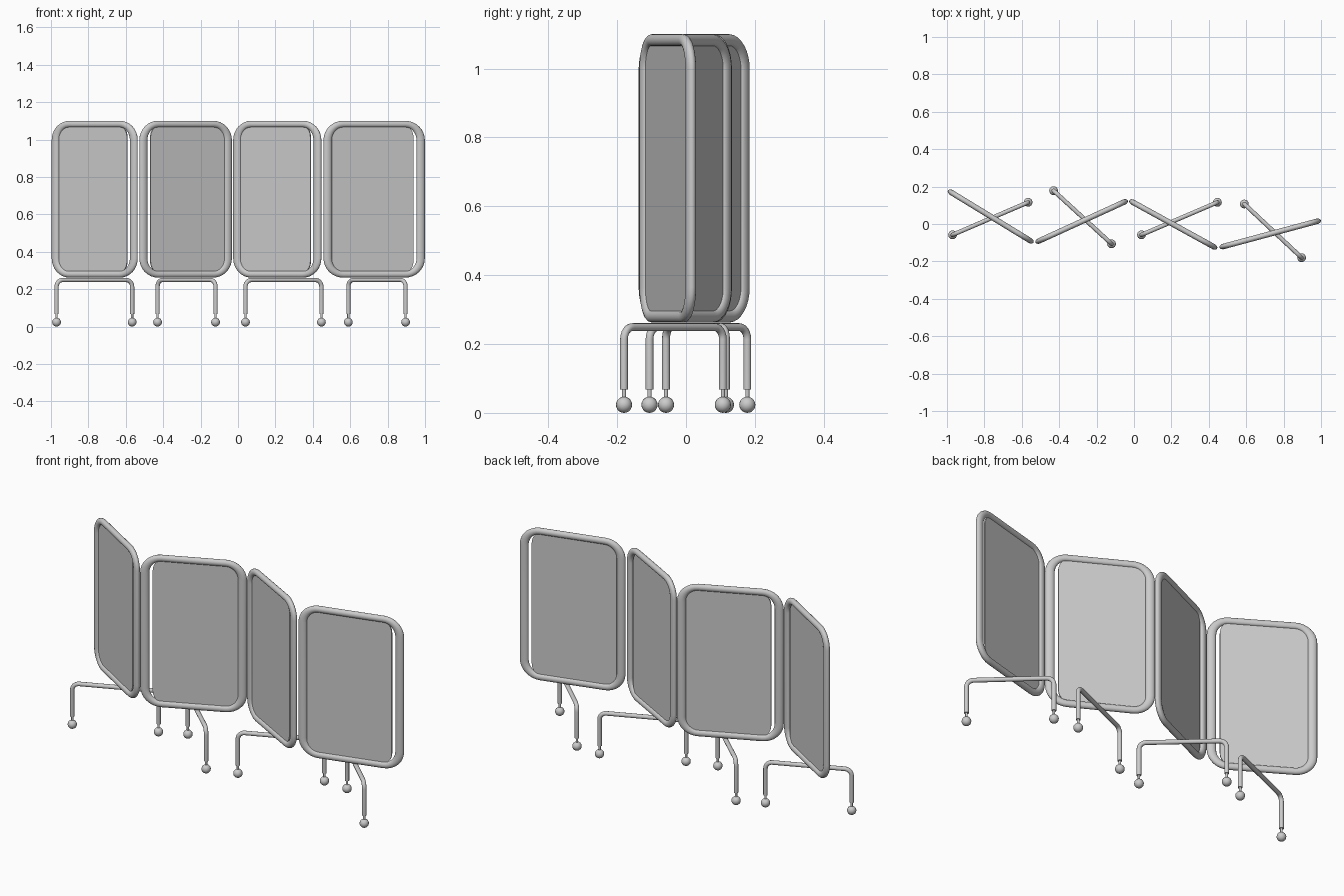
import bpy, bmesh, math
from mathutils import Vector

if "Cube" in bpy.data.objects:
    bpy.data.objects.remove(bpy.data.objects["Cube"])

# outer plan endpoints of each panel, side of the fabric gap, caster positions
UNITS = [
    ((-0.992, 0.178), (-0.540, -0.098), 1, (-0.970, -0.058), (-0.566, 0.116)),
    ((-0.524, -0.098), (-0.036, 0.125), -1, (-0.430, 0.178), (-0.120, -0.106)),
    ((-0.022, 0.125), (0.442, -0.130), 1, (0.040, -0.058), (0.446, 0.116)),
    ((0.460, -0.125), (0.996, 0.019), 1, (0.590, 0.107), (0.896, -0.180)),
]
Z0, Z1 = 0.262, 1.10
TUBE_X, TUBE_Y, TUBE_Z = 0.023, 0.015, 0.0175   # half sizes of the flattened tube


def rounded_rect(hx, hz, rx, rz, steps=8):
    pts = []
    for q, (sx, sz) in enumerate([(1, 1), (-1, 1), (-1, -1), (1, -1)]):
        for i in range(steps + 1):
            a = math.pi / 2 * (q + i / steps)
            pts.append((sx * (hx - rx) + rx * math.cos(a), sz * (hz - rz) + rz * math.sin(a)))
    return pts


def finish(bm, name, loc, ang, angle=40):
    bmesh.ops.recalc_face_normals(bm, faces=bm.faces)
    me = bpy.data.meshes.new(name)
    bm.to_mesh(me)
    bm.free()
    ob = bpy.data.objects.new(name, me)
    bpy.context.collection.objects.link(ob)
    ob.location = loc
    ob.rotation_euler.z = ang
    bpy.ops.object.select_all(action='DESELECT')
    ob.select_set(True)
    bpy.context.view_layer.objects.active = ob
    bpy.ops.object.shade_smooth_by_angle(angle=math.radians(angle))
    return ob


def sweep(bm, path, radius, closed, sides=14):
    """Sweep an elliptical section (x, y, z half sizes) along a path in the local XZ plane."""
    n = len(path)
    rings = []
    for i, p in enumerate(path):
        a = path[(i - 1) % n] if closed or i > 0 else p
        b = path[(i + 1) % n] if closed or i < n - 1 else p
        t = (Vector(b) - Vector(a)).normalized()
        nx, nz = -t.y * radius[0], t.x * radius[2]
        rings.append([bm.verts.new((p[0] + nx * math.cos(u), radius[1] * math.sin(u), p[1] + nz * math.cos(u)))
                      for u in (2 * math.pi * k / sides for k in range(sides))])
    for i in range(n if closed else n - 1):
        r, s = rings[i], rings[(i + 1) % n]
        for k in range(sides):
            m = (k + 1) % sides
            bm.faces.new((r[k], r[m], s[m], s[k]))
    if not closed:
        bm.faces.new(rings[0])
        bm.faces.new(rings[-1])


for num, (a, b, gap, c, d) in enumerate(UNITS, 1):
    a, b, c, d = (Vector(v) for v in (a, b, c, d))
    ang = math.atan2((b - a).y, (b - a).x)
    mid = (a + b) / 2
    hx = (b - a).length / 2 + 0.003
    hz = (Z1 - Z0) / 2
    loc = (mid.x, mid.y, (Z0 + Z1) / 2)

    # tubular frame
    bm = bmesh.new()
    sweep(bm, rounded_rect(hx - TUBE_X, hz - TUBE_Z, 0.085, 0.085), (TUBE_X, TUBE_Y, TUBE_Z), True)
    finish(bm, f"frame_{num}", loc, ang)

    # thin fabric panel, shifted sideways to leave a slit on one side
    bm = bmesh.new()
    w = hx - 2 * TUBE_X - 0.009
    outline = [(x - gap * 0.009, z) for x, z in rounded_rect(w, hz - 0.027, 0.05, 0.06)]
    face = bm.faces.new([bm.verts.new((x, -0.004, z)) for x, z in outline])
    out = bmesh.ops.extrude_face_region(bm, geom=[face])
    bmesh.ops.translate(bm, vec=(0, 0.008, 0), verts=[v for v in out["geom"] if isinstance(v, bmesh.types.BMVert)])
    finish(bm, f"fabric_panel_{num}", loc, ang)

    # bent leg tube crossing under the frame
    span = (d - c).length / 2
    ang = math.atan2((d - c).y, (d - c).x)
    mid = (c + d) / 2
    top, r = 0.249, 0.035
    bend = [(span - r + r * math.cos(t), top - r + r * math.sin(t))
            for t in (math.pi / 2 * i / 6 for i in range(7))]
    half = [(span, 0.068)] + bend
    bm = bmesh.new()
    sweep(bm, half + [(-x, z) for x, z in reversed(half)], (0.0115,) * 3, False, 12)
    finish(bm, f"leg_{num}", (mid.x, mid.y, 0), ang)

    # pins and ball feet
    for side, p in (("left", c), ("right", d)):
        bm = bmesh.new()
        sweep(bm, [(0, 0.035), (0, 0.075)], (0.006,) * 3, False, 10)
        finish(bm, f"foot_pin_{num}_{side}", (p.x, p.y, 0), 0)
        bm = bmesh.new()
        bmesh.ops.create_uvsphere(bm, u_segments=16, v_segments=10, radius=0.0235)
        finish(bm, f"ball_foot_{num}_{side}", (p.x, p.y, 0.0235), 0)
